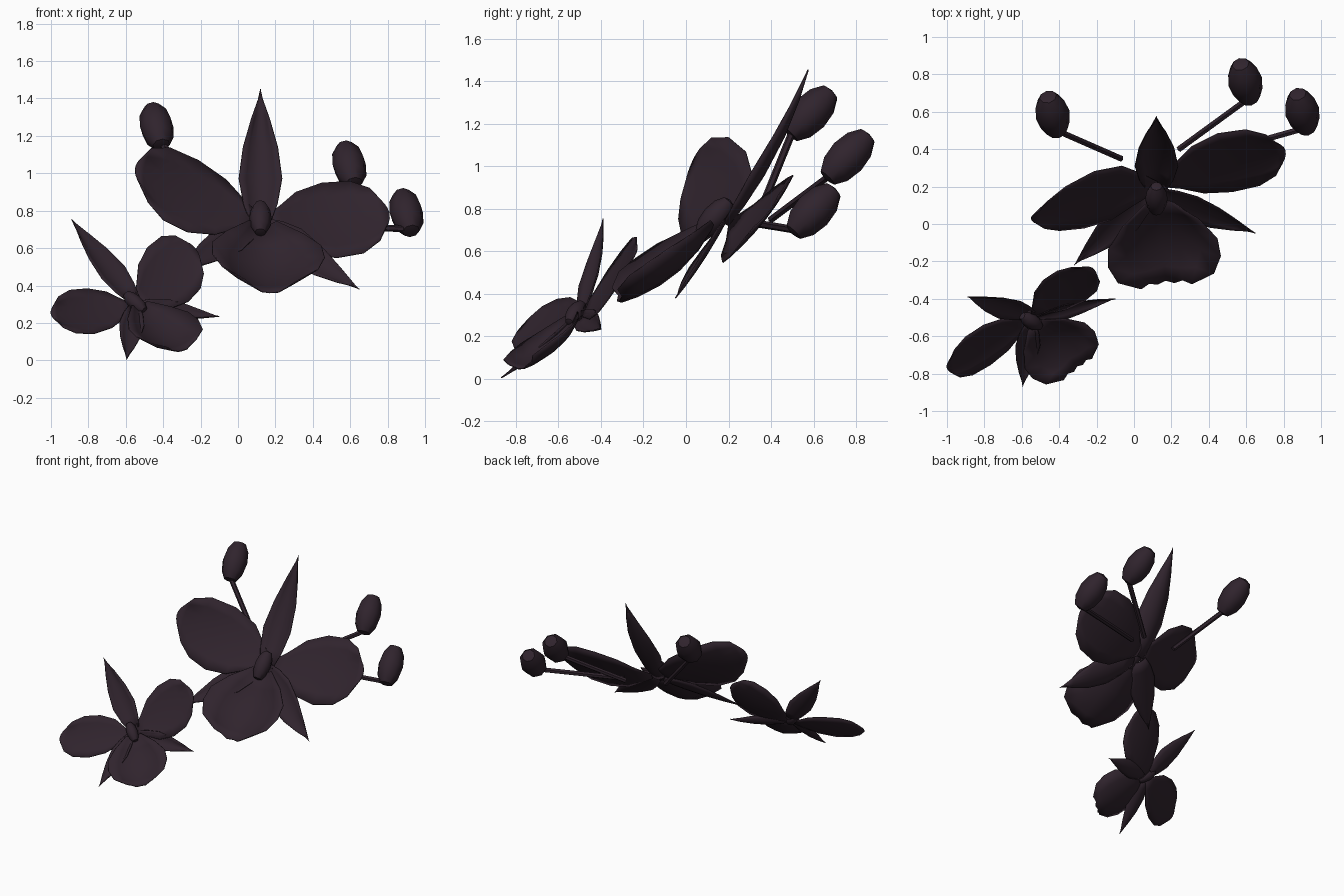
import bpy
import bmesh
from mathutils import Vector

if "Cube" in bpy.data.objects:
    bpy.data.objects.remove(bpy.data.objects["Cube"])

# One dark plum colour for the whole spray
plum = bpy.data.materials.new("dark_plum")
plum.diffuse_color = (0.029, 0.017, 0.026, 1)
plum.use_nodes = True
plum.node_tree.nodes["Principled BSDF"].inputs["Base Color"].default_value = plum.diffuse_color

# Outlines: (distance along the petal, share of the half width)
ROUND = [(0, .12), (.15, .42), (.32, .8), (.55, 1), (.78, .96), (.93, .7), (1, .36)]
POINTED = [(0, .45), (.15, .78), (.35, 1), (.6, .8), (.82, .42), (1, .02)]
LIP = [(0, .25), (.22, .68), (.45, .97), (.66, 1), (.86, .85), (1, .45)]


def finish(name, bm):
    mesh = bpy.data.meshes.new(name)
    bm.to_mesh(mesh)
    bm.free()
    mesh.materials.append(plum)
    ob = bpy.data.objects.new(name, mesh)
    bpy.context.collection.objects.link(ob)
    for p in mesh.polygons:
        p.use_smooth = True
    bpy.context.view_layer.objects.active = ob
    ob.select_set(True)
    bpy.ops.object.shade_smooth_by_angle(angle=0.8)
    ob.select_set(False)
    return ob


def petal(name, base, tip, side, outline, cup=0.0, bow=0.0, ruffle=0.0, side_end=None):
    """Thin curved blade from base to tip; side is its half-width vector,
    turning into side_end at the tip."""
    base, tip, side = Vector(base), Vector(tip), Vector(side)
    side_end = Vector(side_end) if side_end else side
    axis = tip - base
    n = (side + side_end).cross(axis).normalized()
    if n.dot(Vector((0, -1, 1))) < 0:
        n = -n
    bm = bmesh.new()
    rows = []
    for t, w in outline:
        row = []
        for i in range(7):
            u = i / 3 - 1
            lift = cup * u * u * w + bow * 4 * t * (1 - t)
            wave = ruffle * (-1) ** i * t * t
            # rounded end: the outer columns stop a little short
            along = t * (1 - 0.05 * u * u) + wave
            row.append(bm.verts.new(base + axis * along + side.lerp(side_end, t) * u * w
                                    + n * (lift + wave * .3)))
        rows.append(row)
    for a, b in zip(rows, rows[1:]):
        for i in range(6):
            bm.faces.new((a[i], a[i + 1], b[i + 1], b[i]))
    bmesh.ops.recalc_face_normals(bm, faces=bm.faces)
    if sum(f.normal.dot(n) for f in bm.faces) < 0:
        bmesh.ops.reverse_faces(bm, faces=bm.faces)
    ob = finish(name, bm)
    mod = ob.modifiers.new("thickness", 'SOLIDIFY')
    mod.thickness = 0.006
    mod.offset = 0


def oval(name, centre, axis, half_length, radius):
    """Low-poly egg shape with slightly blunt ends, pointing along axis."""
    bm = bmesh.new()
    bmesh.ops.create_uvsphere(bm, u_segments=8, v_segments=6, radius=1)
    q = Vector(axis).to_track_quat('Z', 'Y')
    for v in bm.verts:
        z = max(-.94, min(.94, v.co.z)) / .94
        v.co = Vector(centre) + q @ Vector((v.co.x * radius, v.co.y * radius,
                                            z * half_length))
    finish(name, bm)


def stalk(name, a, b, radius=0.018):
    a, b = Vector(a), Vector(b)
    bm = bmesh.new()
    bmesh.ops.create_cone(bm, cap_ends=True, segments=6, radius1=radius,
                          radius2=radius, depth=(b - a).length)
    q = (b - a).to_track_quat('Z', 'Y')
    for v in bm.verts:
        v.co = (a + b) / 2 + q @ v.co
    finish(name, bm)


# Large flower
petal("large_left_petal", (.12, .2, .75), (-.55, .03, 1.02), (.05, .22, .17), ROUND,
      .02, -.045, side_end=(.01, .095, .21))
petal("large_right_petal", (.14, .22, .74), (.81, .39, .785), (-.04, .155, .2), ROUND,
      .02, -.045)
petal("large_top_sepal", (.12, .2, .72), (.12, .575, 1.455), (.115, 0, 0), POINTED, .06, -.045)
petal("large_left_sepal", (.08, .17, .71), (-.32, -.22, .47), (-.07, .055, .055), POINTED,
      .03, -.01)
petal("large_right_sepal", (.14, .17, .71), (.65, -.05, .38), (.03, .065, .09), POINTED,
      .03, -.01)
petal("large_lip", (.13, .13, .72), (.17, -.31, .36), (.3, .03, -.01), LIP, .14, -.06, .012)
oval("large_column", (.12, .135, .76), (0, .66, .75), .11, .06)

# Small flower
petal("small_right_petal", (-.54, -.49, .31), (-.225, -.235, .595), (-.11, .055, .145), ROUND,
      .02, -.02)
petal("small_left_petal", (-.55, -.52, .285), (-1.0, -.77, .25), (-.02, .105, .12), ROUND,
      .02, -.025)
petal("small_upper_sepal", (-.56, -.48, .32), (-.89, -.39, .755), (.06, .045, .035), POINTED,
      .03, -.02)
petal("small_lower_sepal", (-.555, -.53, .28), (-.595, -.87, .005), (.065, 0, -.01), POINTED,
      .03, -.02)
petal("small_right_sepal", (-.52, -.5, .29), (-.1, -.4, .235), (0, .04, .05), POINTED, .03, -.02)
petal("small_lip", (-.53, -.53, .29), (-.30, -.765, .05), (.165, .125, .045), LIP, .075, -.04, .012)
oval("small_column", (-.55, -.52, .31), (-.1, .06, .09), .077, .042)

# Buds on their stalks
BUD_AXIS = (-.18, .68, .71)
for side, centre, start in (("left", (-.435, .585, 1.25), (-.07, .35, .79)),
                            ("middle", (.595, .76, 1.045), (.24, .4, .75)),
                            ("right", (.9, .6, .79), (.3, .34, .73))):
    oval(side + "_bud", centre, BUD_AXIS, .151, .092)
    end = Vector(centre) - Vector(BUD_AXIS) * .125
    stalk(side + "_bud_stalk", start, end)
